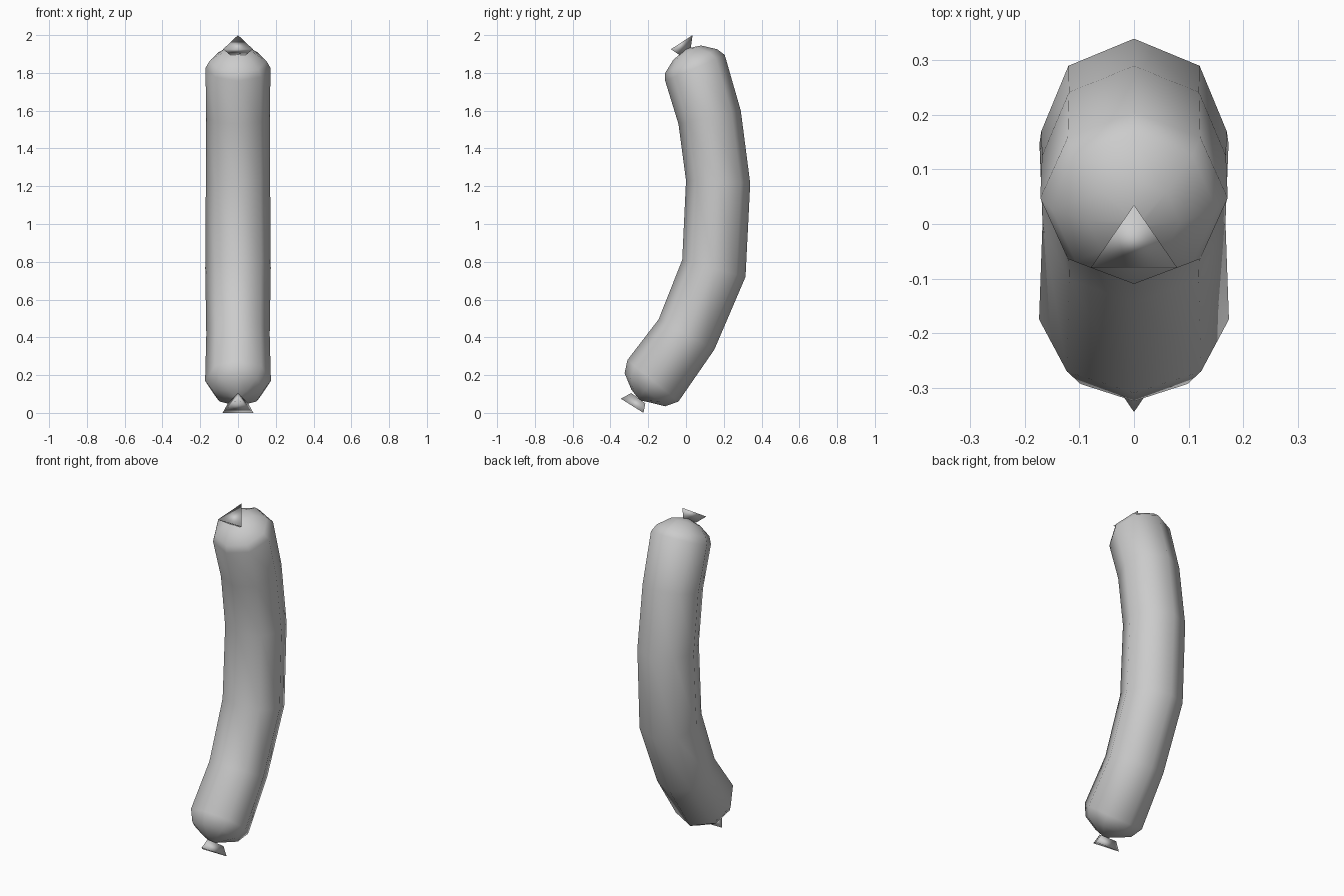
import bpy
import bmesh
from math import sin, cos, pi
from mathutils import Vector

cube = bpy.data.objects.get("Cube")
if cube:
    bpy.data.objects.remove(cube)

grey = bpy.data.materials.new("plain grey")
grey.use_nodes = True
colour = (0.6, 0.6, 0.6, 1)
grey.diffuse_color = colour
grey.node_tree.nodes["Principled BSDF"].inputs["Base Color"].default_value = colour


def loft(name, sides, rings):
    """Skin rings given as (centre, half-depth vector, half width), capping both ends."""
    bm = bmesh.new()
    loops = []
    for centre, depth, width in rings:
        loop = []
        for i in range(sides):
            a = 2 * pi * i / sides
            loop.append(bm.verts.new(centre + depth * cos(a) + Vector((width * sin(a), 0, 0))))
        loops.append(loop)
    for low, high in zip(loops, loops[1:]):
        for i in range(sides):
            j = (i + 1) % sides
            bm.faces.new((low[i], low[j], high[j], high[i]))
    bm.faces.new(loops[0][::-1])
    bm.faces.new(loops[-1])
    bmesh.ops.recalc_face_normals(bm, faces=bm.faces)
    for face in bm.faces:
        face.smooth = True
    mesh = bpy.data.meshes.new(name)
    bm.to_mesh(mesh)
    bm.free()
    mesh.materials.append(grey)
    obj = bpy.data.objects.new(name, mesh)
    bpy.context.collection.objects.link(obj)


def body_ring(y0, z0, y1, z1):
    """Round ring spanning a front point and a back point."""
    front, back = Vector((0, y0, z0)), Vector((0, y1, z1))
    half = (back - front) / 2
    return (front + back) / 2, half, half.length


def knot_ring(y0, z0, y1, z1):
    """Equilateral triangle from its single corner to the middle of the opposite edge."""
    tip, edge = Vector((0, y0, z0)), Vector((0, y1, z1))
    depth = (tip - edge) * 2 / 3
    return tip - depth, depth, depth.length


# Curved sausage body, bottom to top: front and back point of every ring
spine = [
    (-0.26, 0.085, -0.24, 0.065),
    (-0.29, 0.125, -0.19, 0.055),
    (-0.325, 0.21, -0.11, 0.035),
    (-0.31, 0.28, -0.04, 0.06),
    (-0.145, 0.495, 0.15, 0.335),
    (-0.02, 0.81, 0.315, 0.72),
    (0.0, 1.23, 0.34, 1.215),
    (-0.04, 1.53, 0.29, 1.60),
    (-0.11, 1.757, 0.205, 1.895),
    (-0.11, 1.80, 0.165, 1.925),
    (-0.07, 1.865, 0.08, 1.945),
    (-0.015, 1.918, 0.009, 1.93),
]
loft("sausage_body", 8, [body_ring(*r) for r in spine])

# Tied ends flaring out from the body
loft("top_knot", 3, [knot_ring(0.025, 1.932, -0.035, 1.895),
                     knot_ring(0.035, 2.0, -0.08, 1.925)])
loft("bottom_knot", 3, [knot_ring(-0.29, 0.105, -0.215, 0.05),
                        knot_ring(-0.345, 0.075, -0.225, 0.0)])
